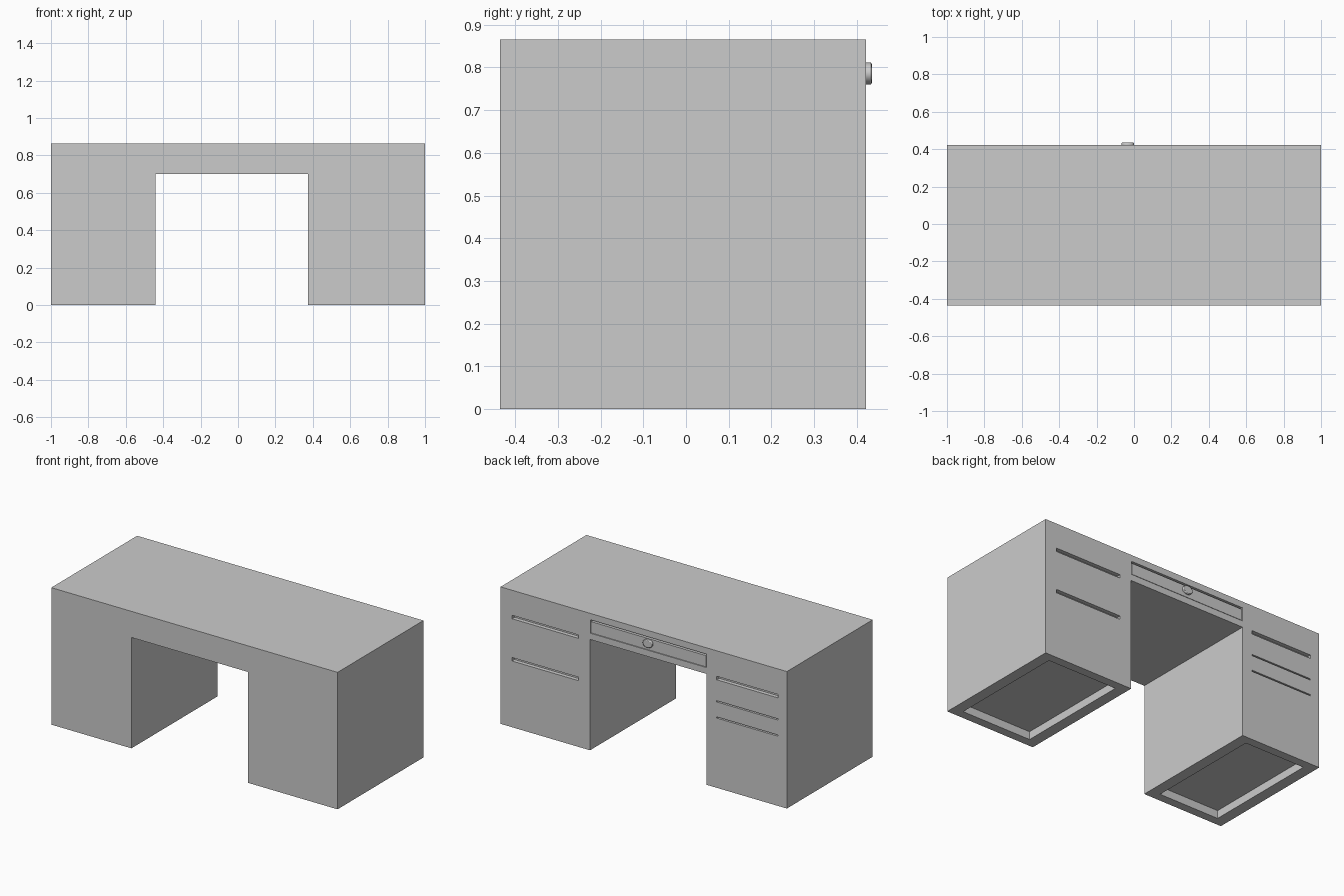
import bpy, bmesh, math

if "Cube" in bpy.data.objects:
    bpy.data.objects.remove(bpy.data.objects["Cube"])

BACK, FRONT, TOP = 0.422, -0.435, 0.865
KNEE_L, KNEE_R, KNEE_TOP = -0.44, 0.375, 0.70


def prism(name, points, y0, y1):
    """Extrude an (x, z) outline from y0 to y1."""
    bm = bmesh.new()
    face = bm.faces.new([bm.verts.new((x, y0, z)) for x, z in points])
    ext = bmesh.ops.extrude_face_region(bm, geom=[face])
    verts = [g for g in ext["geom"] if isinstance(g, bmesh.types.BMVert)]
    bmesh.ops.translate(bm, verts=verts, vec=(0, y1 - y0, 0))
    bmesh.ops.recalc_face_normals(bm, faces=bm.faces)
    mesh = bpy.data.meshes.new(name)
    bm.to_mesh(mesh)
    bm.free()
    obj = bpy.data.objects.new(name, mesh)
    bpy.context.collection.objects.link(obj)
    return obj


def box(name, x0, x1, y0, y1, z0, z1):
    return prism(name, [(x0, z0), (x1, z0), (x1, z1), (x0, z1)], y0, y1)


def cut(target, name, *bounds):
    cutter = box(name, *bounds)
    cutter.hide_render = True
    mod = target.modifiers.new(name, 'BOOLEAN')
    mod.operation, mod.solver, mod.object = 'DIFFERENCE', 'EXACT', cutter
    bpy.context.view_layer.objects.active = target
    bpy.ops.object.modifier_apply(modifier=name)
    bpy.data.objects.remove(cutter)


# Desk body: two pedestals joined by the top
body = prism("desk_body", [
    (-1, 0), (KNEE_L, 0), (KNEE_L, KNEE_TOP), (KNEE_R, KNEE_TOP),
    (KNEE_R, 0), (1, 0), (1, TOP), (-1, TOP)], FRONT, BACK)

# Finger slots and drawer gaps: x range, bottom z, height
slots = [(0.455, 0.92, 0.685, 0.022), (0.455, 0.92, 0.418, 0.022),
         (-0.937, -0.51, 0.682, 0.022), (-0.937, -0.51, 0.542, 0.008),
         (-0.937, -0.51, 0.440, 0.008)]
for i, (x0, x1, z, h) in enumerate(slots):
    cut(body, f"slot_{i}", x0, x1, BACK - 0.025, BACK + 0.05, z, z + h)

# Centre drawer recess
cut(body, "drawer_recess", KNEE_L + 0.002, KNEE_R - 0.002,
    BACK - 0.025, BACK + 0.05, 0.740, 0.825)

# Hollows under both pedestals
for i, (x0, x1) in enumerate([(-1, KNEE_L), (KNEE_R, 1)]):
    cut(body, f"hollow_{i}", x0 + 0.07, x1 - 0.07,
        FRONT + 0.055, BACK - 0.055, -0.1, 0.05)

# Centre drawer front, flush in its recess
box("centre_drawer", KNEE_L + 0.006, KNEE_R - 0.006,
    BACK - 0.03, BACK - 0.001, 0.743, 0.814)

# Oval drawer knob with a softened rim
ring = [(-0.033 + 0.033 * math.cos(a), 0.786 + 0.026 * math.sin(a))
        for a in (i * math.tau / 20 for i in range(20))]
knob = prism("drawer_knob", ring, BACK - 0.004, 0.435)
bevel = knob.modifiers.new("rim", 'BEVEL')
bevel.width, bevel.segments, bevel.angle_limit = 0.004, 2, math.radians(60)
bpy.context.view_layer.objects.active = knob
knob.select_set(True)
bpy.ops.object.shade_smooth_by_angle(angle=math.radians(40))
